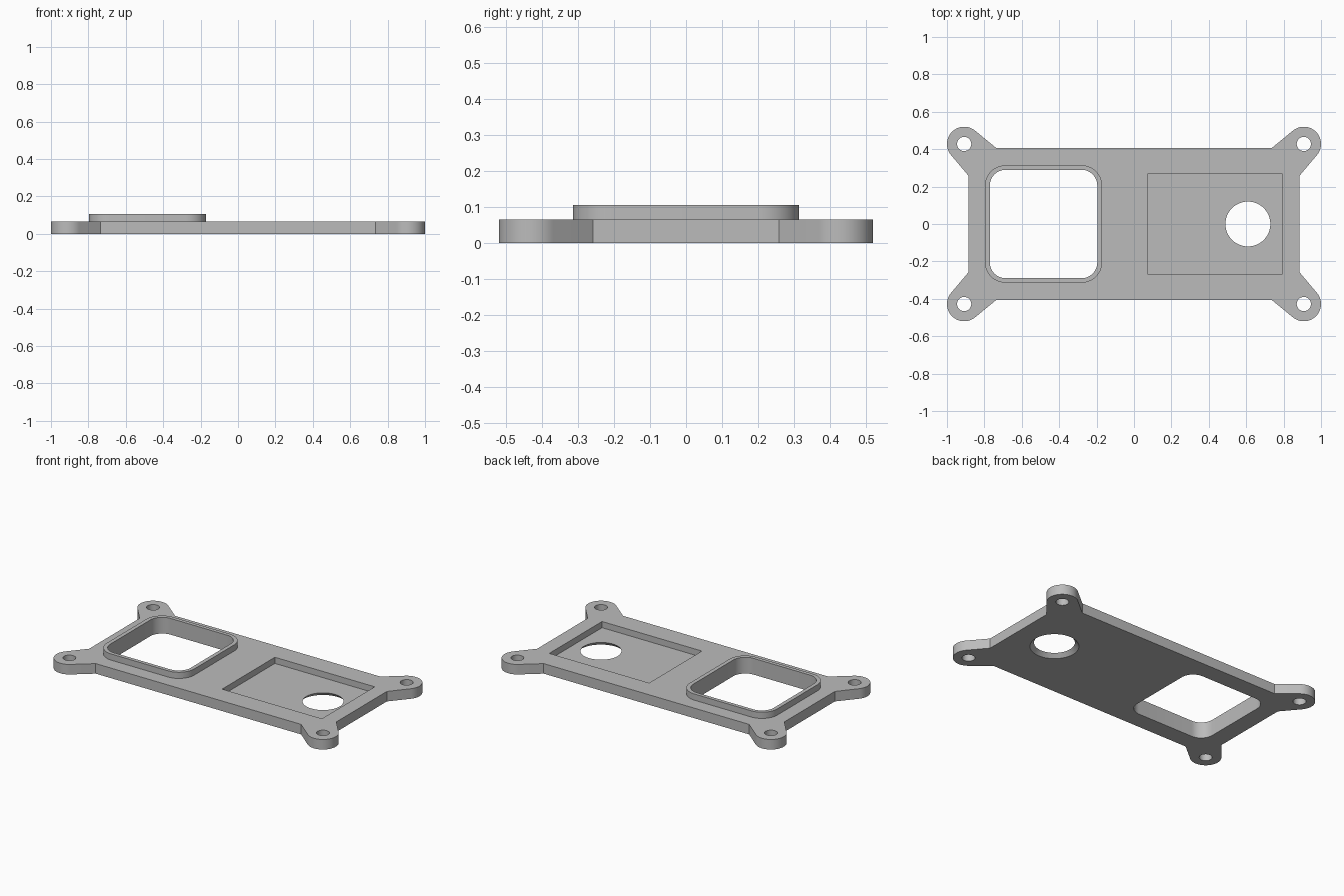
import bpy, bmesh, math
from mathutils import Vector

cube = bpy.data.objects.get("Cube")
if cube:
    bpy.data.objects.remove(cube, do_unlink=True)

THICK, RIM_TOP, POCKET_FLOOR = 0.065, 0.105, 0.025
EAR_X, EAR_Y, EAR_R = 0.908, 0.428, 0.092

grey = bpy.data.materials.new("satin grey")
grey.use_nodes = True
colour = (0.5, 0.5, 0.5, 1)
grey.diffuse_color = colour
grey.node_tree.nodes["Principled BSDF"].inputs["Base Color"].default_value = colour


def prism(name, low, z0, z1, high=None):
    """Closed solid between two matching outlines."""
    bm = bmesh.new()
    bottom = [bm.verts.new((x, y, z0)) for x, y in low]
    top = [bm.verts.new((x, y, z1)) for x, y in (high or low)]
    bm.faces.new(bottom[::-1])
    bm.faces.new(top)
    n = len(bottom)
    for i in range(n):
        j = (i + 1) % n
        bm.faces.new((bottom[i], bottom[j], top[j], top[i]))
    bmesh.ops.recalc_face_normals(bm, faces=bm.faces)
    mesh = bpy.data.meshes.new(name)
    bm.to_mesh(mesh)
    bm.free()
    mesh.materials.append(grey)
    obj = bpy.data.objects.new(name, mesh)
    bpy.context.collection.objects.link(obj)
    return obj


def arc(cx, cy, r, a0, a1, steps):
    return [(cx + r * math.cos(a0 + (a1 - a0) * i / steps),
             cy + r * math.sin(a0 + (a1 - a0) * i / steps)) for i in range(steps + 1)]


def circle(cx, cy, r, steps=64):
    return arc(cx, cy, r, 0, math.tau, steps)[:-1]


def rounded_rect(x0, x1, y, r):
    pts = []
    for k, (cx, cy) in enumerate([(x1 - r, y - r), (x0 + r, y - r),
                                  (x0 + r, r - y), (x1 - r, r - y)]):
        pts += arc(cx, cy, r, k * math.pi / 2, (k + 1) * math.pi / 2, 12)
    return pts


def tangent_angle(px, py, side):
    """Angle on the ear circle touched by a line from (px, py)."""
    d = Vector((px - EAR_X, py - EAR_Y))
    return math.atan2(d.y, d.x) + side * math.acos(EAR_R / d.length)


def combine(target, other, operation):
    mod = target.modifiers.new(operation.title(), 'BOOLEAN')
    mod.operation, mod.solver, mod.object = operation, 'EXACT', other
    bpy.context.view_layer.objects.active = target
    bpy.ops.object.modifier_apply(modifier=mod.name)
    bpy.data.objects.remove(other, do_unlink=True)


# Plate outline: one corner with its ear, mirrored to all four
side_pt, long_pt = (0.885, 0.258), (0.735, 0.405)
a0 = tangent_angle(*side_pt, 1)
a1 = tangent_angle(*long_pt, -1)
a0 = (a0 + math.pi) % math.tau - math.pi
a1 = a0 + (a1 - a0) % math.tau
corner = [side_pt] + arc(EAR_X, EAR_Y, EAR_R, a0, a1, 32) + [long_pt]
outline = (corner + [(-x, y) for x, y in reversed(corner)]
           + [(-x, -y) for x, y in corner] + [(x, -y) for x, y in reversed(corner)])
plate = prism("mounting_plate", outline, 0, THICK)

# Raised rim around the window
combine(plate, prism("window_rim", rounded_rect(-0.797, -0.17, 0.314, 0.11),
                     0.03, RIM_TOP), 'UNION')

# Window, rectangular pocket and countersunk round opening
combine(plate, prism("window_cutter", rounded_rect(-0.771, -0.196, 0.29, 0.085),
                     -0.1, 0.2), 'DIFFERENCE')
pocket = [(0.075, -0.27), (0.79, -0.27), (0.79, 0.27), (0.075, 0.27)]
combine(plate, prism("pocket_cutter", pocket, POCKET_FLOOR, 0.2), 'DIFFERENCE')
slope = 0.024 / POCKET_FLOOR
combine(plate, prism("opening_cutter", circle(0.609, 0, 0.144 + 0.01 * slope), -0.01,
                     POCKET_FLOOR + 0.01, circle(0.609, 0, 0.12 - 0.01 * slope)), 'DIFFERENCE')

# Screw holes in the ears
for sx in (-1, 1):
    for sy in (-1, 1):
        combine(plate, prism("screw_cutter", circle(sx * EAR_X, sy * EAR_Y, 0.038, 40),
                             -0.1, 0.2), 'DIFFERENCE')

bpy.ops.object.select_all(action='DESELECT')
plate.select_set(True)
bpy.context.view_layer.objects.active = plate
bpy.ops.object.shade_smooth_by_angle(angle=math.radians(25))
